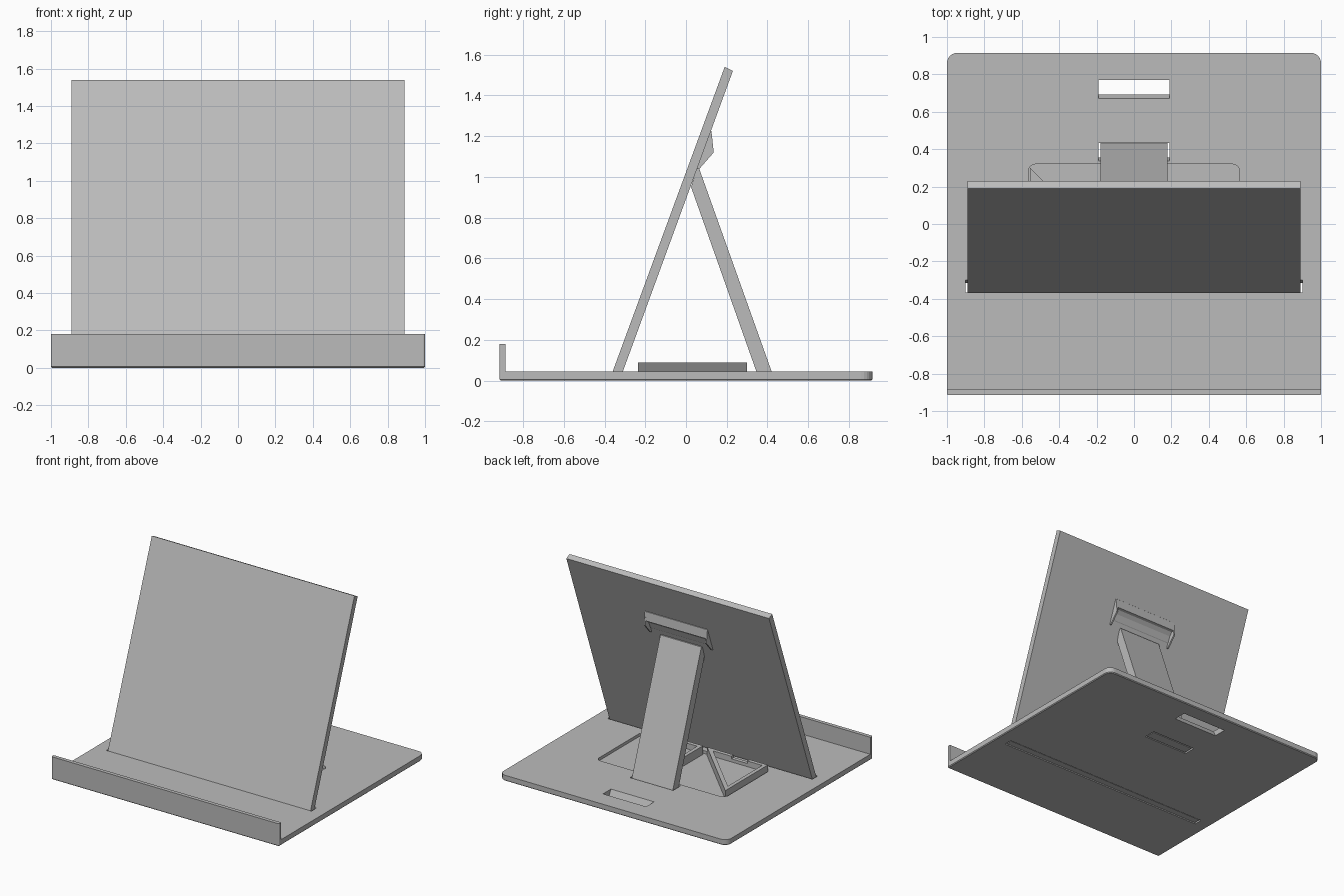
import bpy, bmesh, math
from mathutils import Vector

cube = bpy.data.objects.get("Cube")
if cube:
    bpy.data.objects.remove(cube, do_unlink=True)

grey = bpy.data.materials.new("plain grey")
grey.use_nodes = True
tone = (0.5, 0.5, 0.5, 1)
grey.diffuse_color = tone
grey.node_tree.nodes["Principled BSDF"].inputs["Base Color"].default_value = tone


def prism(name, outline, low, high, axis="z", chamfer=0):
    """Extrude an outline: (x, y) along z, or a (y, z) side profile along x."""
    bm = bmesh.new()
    place = (lambda p: (p[0], p[1], low)) if axis == "z" else (lambda p: (low, p[0], p[1]))
    face = bm.faces.new([bm.verts.new(place(p)) for p in outline])
    rim = list(face.edges)
    top = bmesh.ops.extrude_face_region(bm, geom=[face], use_keep_orig=True)
    shift = Vector((0, 0, high - low)) if axis == "z" else Vector((high - low, 0, 0))
    bmesh.ops.translate(bm, vec=shift, verts=[v for v in top["geom"] if isinstance(v, bmesh.types.BMVert)])
    bmesh.ops.recalc_face_normals(bm, faces=bm.faces)
    if chamfer:
        bmesh.ops.bevel(bm, geom=rim, offset=chamfer, segments=1, affect="EDGES")
    mesh = bpy.data.meshes.new(name)
    bm.to_mesh(mesh)
    bm.free()
    mesh.materials.append(grey)
    obj = bpy.data.objects.new(name, mesh)
    bpy.context.collection.objects.link(obj)
    return obj


def cut(target, cutter):
    cutter.hide_render = True
    cutter.hide_set(True)
    cutter.display_type = "WIRE"
    mod = target.modifiers.new("cut", "BOOLEAN")
    mod.operation = "DIFFERENCE"
    mod.solver = "EXACT"
    mod.object = cutter


def rounded(x0, x1, y0, y1, front_r, back_r, steps=6):
    """Rectangle with its own corner radius at the front and at the back."""
    points = []
    corners = [(x1, y1, -1, -1, back_r), (x0, y1, 1, -1, back_r),
               (x0, y0, 1, 1, front_r), (x1, y0, -1, 1, front_r)]
    for i, (x, y, sx, sy, r) in enumerate(corners):
        for k in range(steps + 1):
            a = math.pi / 2 * (i + k / steps)
            points.append((x + sx * r + r * math.cos(a), y + sy * r + r * math.sin(a)))
    return points


def slanted(y0, y1, lean, z0, z1):
    """Side profile of a leaning slot; y0 and y1 are measured at the deck."""
    shift = lambda y, z: (y + lean * (z - DECK), z)
    return [shift(y0, z0), shift(y1, z0), shift(y1, z1), shift(y0, z1)]


DECK = 0.045
LEAN = 0.37

# Base board with leaning slots for the panel, the strut and the hand grip
base = prism("base_board", rounded(-1, 1, -0.915, 0.915, 0.012, 0.055), 0, DECK, chamfer=0.006)
slots = [("panel_slot", 0.9, -0.365, -0.3, LEAN), ("strut_slot", 0.19, 0.338, 0.432, -LEAN),
         ("grip_slot", 0.19, 0.67, 0.77, -0.5)]
for name, half, y0, y1, lean in slots:
    cut(base, prism(name + "_cutter", slanted(y0, y1, lean, -0.03, 0.08), -half, half, "x"))

# Shallow tray that stores the two loose braces
cut(base, prism("tray_cutter", rounded(-0.565, 0.565, -0.25, 0.32, 0.04, 0.04), 0.022, 0.1))

# Front lip
prism("front_lip", rounded(-1, 1, -0.915, -0.885, 0.01, 0.002), 0.006, 0.18)

# Leaning panel and rear strut, both reaching down into their slots
prism("display_panel", [(-0.375, 0.004), (-0.325, 0.004), (0.23, 1.52), (0.19, 1.54)], -0.89, 0.89, "x")
prism("rear_strut", [(0.36, 0.004), (0.435, 0.004), (0.065, 1.04), (0.052, 1.04), (0.025, 0.95)],
      -0.18, 0.18, "x")

# Catch behind the panel, with a hollow underside and a cheek at each end
prism("catch_bar", [(0.115, 1.235), (0.125, 1.225), (0.132, 1.155), (0.112, 1.15),
                    (0.09, 1.125), (0.072, 1.08), (0.05, 1.06)], -0.27, 0.27, "x")
for side, x in (("right", -0.275), ("left", 0.263)):
    prism(side + "_catch_cheek", [(0.115, 1.235), (0.125, 1.225), (0.136, 1.12),
                                  (0.066, 1.04), (0.045, 1.04)], x, x + 0.012, "x")


def triangle(x, y, leg):
    return [(x, y), (x + leg, y), (x, y + leg)]


# Two stored triangular braces: open frames with a thin floor and a notched front wall
for name, x in (("right_brace", -0.555), ("left_brace", 0.015)):
    brace = prism(name, triangle(x, -0.235, 0.535), 0.022, 0.09)
    cut(brace, prism(name + "_hollow_cutter", triangle(x + 0.03, -0.205, 0.43), 0.045, 0.12))
    notch = rounded(x + 0.16, x + 0.3, -0.28, -0.19, 0.005, 0.005, 1)
    cut(brace, prism(name + "_notch_cutter", notch, 0.07, 0.13))
